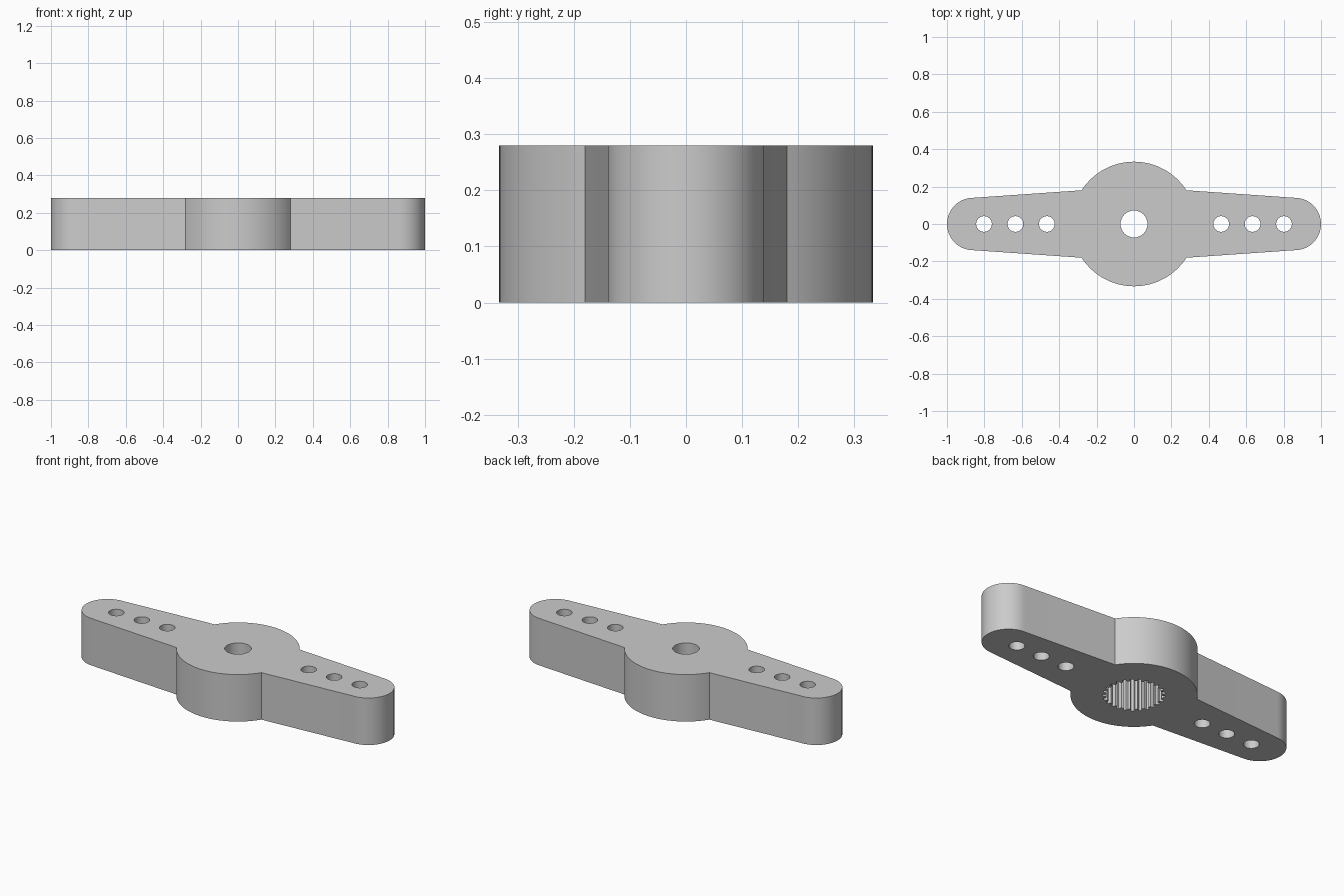
import bpy
import bmesh
from math import cos, sin, pi, radians, acos

if "Cube" in bpy.data.objects:
    bpy.data.objects.remove(bpy.data.objects["Cube"])

HEIGHT = 0.28
HUB_R = 0.333
TIP_R = 0.14
TIP_X = 1 - TIP_R
NECK_X = 0.28
BORE_DEPTH = 0.2
TEETH = 25

grey = bpy.data.materials.new("plastic grey")
grey.use_nodes = True
color = (0.6, 0.6, 0.6, 1)
grey.diffuse_color = color
grey.node_tree.nodes["Principled BSDF"].inputs["Base Color"].default_value = color


def arc(cx, radius, start, end, steps):
    angles = [start + (end - start) * i / steps for i in range(steps + 1)]
    return [(cx + radius * cos(a), radius * sin(a)) for a in angles]


def prism(name, outline, z0, z1):
    """Extrude a closed outline from z0 to z1."""
    bm = bmesh.new()
    face = bm.faces.new([bm.verts.new((x, y, z0)) for x, y in outline])
    top = bmesh.ops.extrude_face_region(bm, geom=[face])["geom"]
    verts = [v for v in top if isinstance(v, bmesh.types.BMVert)]
    bmesh.ops.translate(bm, verts=verts, vec=(0, 0, z1 - z0))
    bmesh.ops.recalc_face_normals(bm, faces=bm.faces)
    mesh = bpy.data.meshes.new(name)
    bm.to_mesh(mesh)
    bm.free()
    mesh.materials.append(grey)
    obj = bpy.data.objects.new(name, mesh)
    bpy.context.collection.objects.link(obj)
    return obj


def cut(target, cutter):
    mod = target.modifiers.new(cutter.name, "BOOLEAN")
    mod.operation = "DIFFERENCE"
    mod.solver = "EXACT"
    mod.object = cutter
    bpy.context.view_layer.objects.active = target
    bpy.ops.object.modifier_apply(modifier=mod.name)
    bpy.data.objects.remove(cutter)


# Double arm: round tips, tapered sides and a round hub
neck = acos(NECK_X / HUB_R)
half = arc(TIP_X, TIP_R, -pi / 2, pi / 2, 32) + arc(0, HUB_R, neck, pi - neck, 40)
outline = half + [(-x, -y) for x, y in half]
horn = prism("double_arm", outline, 0, HEIGHT)

# Screw hole through the hub
cut(horn, prism("screw_hole", arc(0, 0.072, 0, 2 * pi, 48)[:-1], -0.1, HEIGHT + 0.1))

# Toothed bore from below
bore = []
for i in range(TEETH):
    for step, radius in ((0, 0.165), (0.35, 0.165), (0.5, 0.147), (0.85, 0.147)):
        a = 2 * pi * (i + step) / TEETH
        bore.append((radius * cos(a), radius * sin(a)))
cut(horn, prism("spline_bore", bore, -0.1, BORE_DEPTH))

# Linkage holes along both arms
for side in (-1, 1):
    for x in (0.466, 0.634, 0.802):
        circle = arc(side * x, 0.042, 0, 2 * pi, 32)[:-1]
        cut(horn, prism("linkage_hole", circle, -0.1, HEIGHT + 0.1))

# Smooth curved walls, sharp corners
bpy.ops.object.select_all(action="DESELECT")
horn.select_set(True)
bpy.context.view_layer.objects.active = horn
bpy.ops.object.shade_smooth_by_angle(angle=radians(20))
